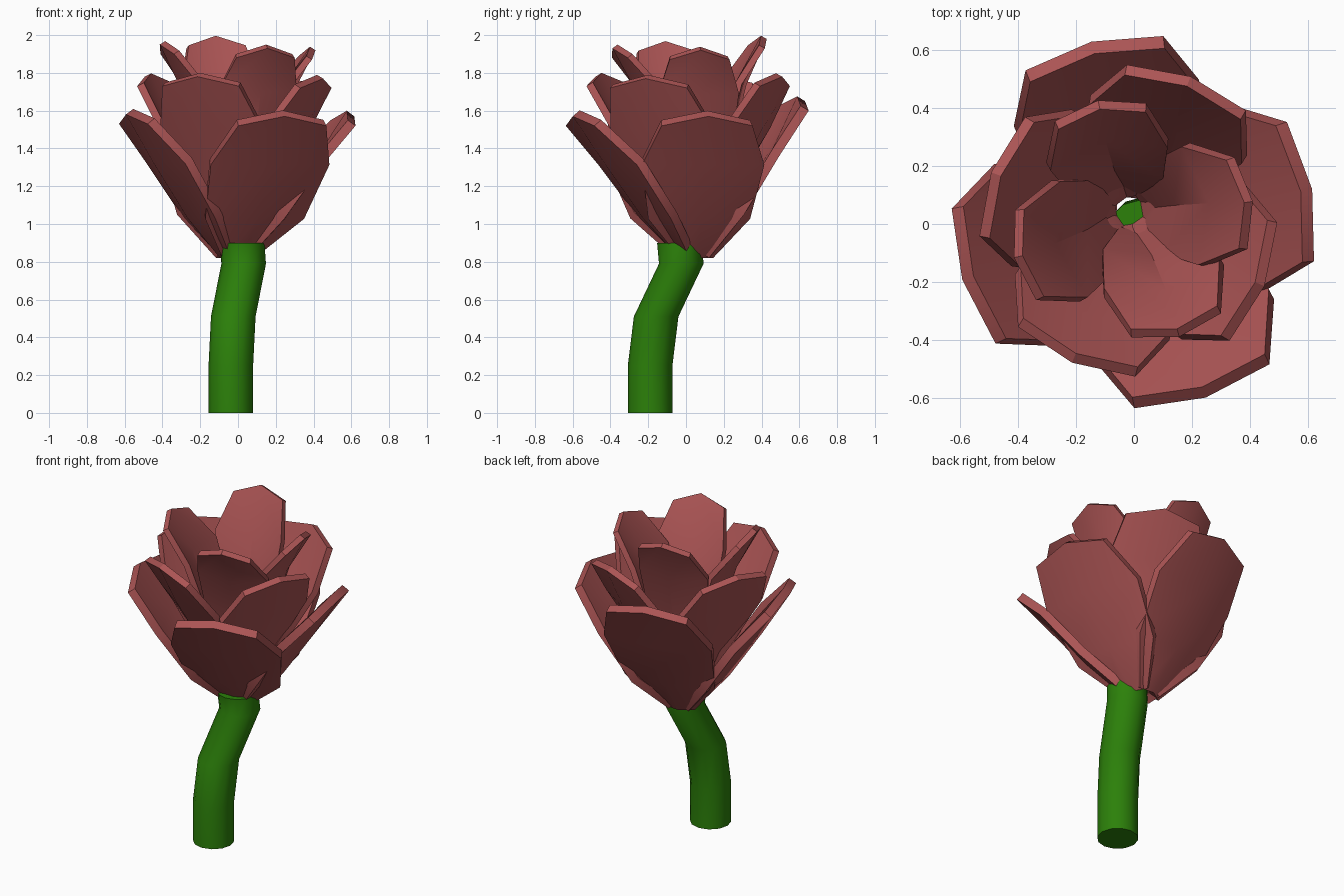
import bpy, bmesh, math
from mathutils import Vector

cube = bpy.data.objects.get("Cube")
if cube:
    bpy.data.objects.remove(cube)


def material(name, rgb):
    m = bpy.data.materials.new(name)
    m.use_nodes = True
    m.diffuse_color = (*rgb, 1)
    m.node_tree.nodes["Principled BSDF"].inputs["Base Color"].default_value = (*rgb, 1)
    return m


PETAL = material("dusty_red", (0.41, 0.09, 0.09))
STEM = material("leaf_green", (0.025, 0.218, 0.003))


def finish(name, bm, mat):
    bmesh.ops.recalc_face_normals(bm, faces=bm.faces)
    mesh = bpy.data.meshes.new(name)
    bm.to_mesh(mesh)
    bm.free()
    mesh.materials.append(mat)
    obj = bpy.data.objects.new(name, mesh)
    bpy.context.collection.objects.link(obj)
    return obj


def smooth(obj, degrees):
    bpy.ops.object.select_all(action="DESELECT")
    obj.select_set(True)
    bpy.context.view_layer.objects.active = obj
    bpy.ops.object.shade_smooth_by_angle(angle=math.radians(degrees))


# Stem: a twelve-sided tube swept through level rings
def build_stem(path, radius, sides=12):
    bm = bmesh.new()
    rings = []
    for x, y, z in path:
        ring = []
        for i in range(sides):
            a = math.tau * i / sides
            ring.append(bm.verts.new((x + radius * math.cos(a), y + radius * math.sin(a), z)))
        rings.append(ring)
    for low, high in zip(rings, rings[1:]):
        for i in range(sides):
            j = (i + 1) % sides
            bm.faces.new((low[i], low[j], high[j], high[i]))
    bm.faces.new(rings[0])
    bm.faces.new(rings[-1])
    smooth(finish("stem", bm, STEM), 40)


build_stem([(-0.038, -0.19, 0), (-0.038, -0.19, 0.25), (-0.025, -0.158, 0.51),
            (0.03, -0.025, 0.79), (0.022, -0.035, 0.9)], 0.118)

# Petals: a cupped sheet with a centre fold and a raised tip, thickened inwards
BASE = Vector((-0.015, 0.045, 0))
BASE_Z = 0.82


def build_petal(name, profile, angle, top_z, reach, slide, cup, thickness):
    a = math.radians(angle)
    out = Vector((math.cos(a), math.sin(a), 0))
    side = Vector((-math.sin(a), math.cos(a), 0))
    stretch = (top_z - BASE_Z) / (profile[-1][1] - BASE_Z)
    bm = bmesh.new()
    rows = []
    for k, (r, z, half, rise) in enumerate(profile):
        t = k / (len(profile) - 1)
        row = []
        for u in (-1, 0, 1):
            p = out * (r * reach - cup * abs(u) * math.sin(math.pi * (0.15 + 0.65 * t)))
            p += side * (half * u + slide * min(1, 2 * t)) + BASE * (1 - t)
            p.z = BASE_Z + (z - BASE_Z) * stretch - rise * abs(u)
            row.append(bm.verts.new(p))
        rows.append(row)
    for low, high in zip(rows, rows[1:]):
        for i in range(2):
            bm.faces.new((low[i], low[i + 1], high[i + 1], high[i]))
    obj = finish(name, bm, PETAL)
    # Face normals point outwards so that the thickness goes inwards
    if obj.data.polygons[0].normal.dot(out) < 0:
        obj.data.flip_normals()
    mod = obj.modifiers.new("thickness", "SOLIDIFY")
    mod.thickness = thickness
    mod.offset = -1
    bpy.context.view_layer.objects.active = obj
    obj.select_set(True)
    bpy.ops.object.modifier_apply(modifier=mod.name)
    smooth(obj, 30)


# Profile rows: radius, height, half width, drop of the two corners
OUTER = [(0.09, 0.82, 0.09, 0), (0.285, 1.03, 0.275, 0), (0.49, 1.32, 0.33, 0), (0.66, 1.58, 0.245, 0.05)]
MIDDLE = [(0.09, 0.88, 0.06, 0), (0.225, 1.18, 0.195, 0), (0.405, 1.50, 0.29, 0), (0.53, 1.77, 0.22, 0.05)]
INNER = [(0.11, 0.92, 0.06, 0), (0.19, 1.30, 0.17, 0), (0.31, 1.70, 0.215, 0), (0.43, 1.93, 0.16, 0.05)]

# Each whorl: profile, cup depth, thickness and (angle, height, reach, sideways slide) per petal
WHORLS = {
    "outer": (OUTER, 0.07, 0.05, [(-72, 1.57, 0.98, 0.05), (11, 1.57, 0.95, 0),
                                  (104, 1.65, 0.98, -0.01), (198, 1.58, 0.945, 0)]),
    "middle": (MIDDLE, 0.07, 0.04, [(-113, 1.78, 0.99, -0.01), (-22, 1.77, 0.94, -0.03),
                                    (69, 1.78, 1.03, 0), (159, 1.78, 0.99, 0.01)]),
    "inner": (INNER, 0.07, 0.035, [(-75, 1.93, 0.97, 0.05), (8, 1.92, 0.97, 0.02),
                                   (101, 1.98, 1.03, 0.04), (193, 1.95, 1, 0.02)]),
}
for whorl, (profile, cup, thick, petals) in WHORLS.items():
    for n, (angle, height, reach, slide) in enumerate(petals, 1):
        build_petal(f"{whorl}_petal_{n}", profile, angle, height, reach, slide, cup, thick)
